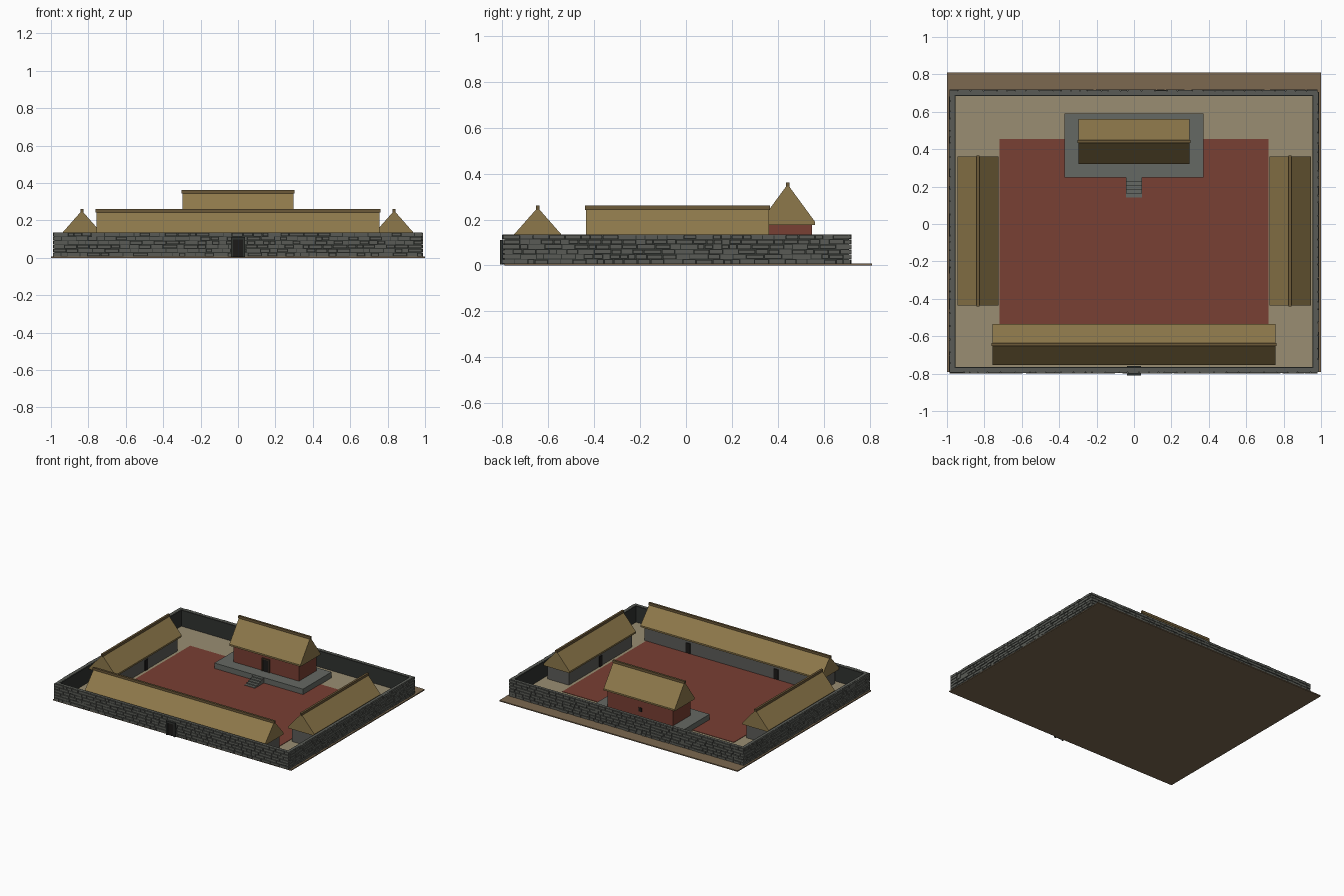
import bpy, bmesh, random
from mathutils import Matrix, Vector

if "Cube" in bpy.data.objects:
    bpy.data.objects.remove(bpy.data.objects["Cube"])

random.seed(4)


def material(name, r, g, b):
    m = bpy.data.materials.new(name)
    m.diffuse_color = (r, g, b, 1)
    m.use_nodes = True
    m.node_tree.nodes["Principled BSDF"].inputs["Base Color"].default_value = m.diffuse_color
    return m


EARTH = material("earth", .20, .14, .08)
SAND = material("sand", .32, .27, .17)
RED = material("red_clay", .19, .05, .033)
THATCH = material("thatch", .27, .19, .07)
RIDGE = material("ridge_thatch", .15, .10, .04)
STONE = material("stone", .10, .105, .092)
MORTAR = material("mortar", .03, .033, .03)
PAVING = material("paving", .13, .14, .125)
PLASTER = material("grey_plaster", .11, .11, .10)
DARK = material("dark_opening", .012, .011, .010)
WOOD = material("dark_wood", .06, .035, .02)


def add_box(bm, x0, x1, y0, y1, z0, z1):
    mat = Matrix.Translation(((x0 + x1) / 2, (y0 + y1) / 2, (z0 + z1) / 2)) \
        @ Matrix.Diagonal((x1 - x0, y1 - y0, z1 - z0, 1))
    bmesh.ops.create_cube(bm, size=1, matrix=mat)


def finish(bm, name, mat):
    bmesh.ops.recalc_face_normals(bm, faces=bm.faces)
    me = bpy.data.meshes.new(name)
    bm.to_mesh(me)
    bm.free()
    me.materials.append(mat)
    ob = bpy.data.objects.new(name, me)
    bpy.context.collection.objects.link(ob)
    return ob


def boxes(name, mat, *dims):
    bm = bmesh.new()
    for d in dims:
        add_box(bm, *d)
    return finish(bm, name, mat)


def gable_roof(name, cx, cy, half_len, half_w, eave, peak, along_x):
    """Solid gable prism with a thin eave edge, plus a ridge cap."""
    profile = [(-half_w, eave), (half_w, eave), (half_w, eave + .012),
               (0, peak), (-half_w, eave + .012)]

    def place(u, v, z):
        return Vector((cx + u, cy + v, z)) if along_x else Vector((cx + v, cy + u, z))
    bm = bmesh.new()
    f = bm.faces.new([bm.verts.new(place(-half_len, v, z)) for v, z in profile])
    ext = bmesh.ops.extrude_face_region(bm, geom=[f], use_keep_orig=True)
    bmesh.ops.translate(bm, vec=place(2 * half_len, 0, 0) - place(0, 0, 0),
                        verts=[g for g in ext["geom"] if isinstance(g, bmesh.types.BMVert)])
    finish(bm, name, THATCH)
    a, b = half_len + .005, .008
    hx, hy = (a, b) if along_x else (b, a)
    boxes(name + "_ridge", RIDGE, (cx - hx, cx + hx, cy - hy, cy + hy, peak - .01, peak + .008))


# Ground, inner floor and red courtyard
boxes("ground", EARTH, (-1, 1, -.79, .81, 0, .008))
boxes("inner_floor", SAND, (-.97, .97, -.78, .70, .004, .011))
boxes("courtyard", RED, (-.72, .72, -.55, .455, .008, .014))

# Enclosure wall core
WX, WF, WB, T, H = .98, -.79, .71, .025, .135
boxes("wall_core", MORTAR,
      (-WX, WX, WF, WF + T, .004, H - .002), (-WX, WX, WB - T, WB, .004, H - .002),
      (-WX, -WX + T, WF, WB, .004, H - .002), (WX - T, WX, WF, WB, .004, H - .002))
boxes("wall_top", STONE,
      (-WX, WX, WF, WF + T - .005, H - .004, H), (-WX, WX, WB - T + .005, WB, H - .004, H),
      (-WX, -WX + T - .005, WF, WB, H - .004, H), (WX - T + .005, WX, WF, WB, H - .004, H))

# Rough stone courses on the four outer faces
bm = bmesh.new()
ROWS = 6
ch = (H - .006) / ROWS
for side in range(4):
    start, end = (-WX - .006, WX + .006) if side < 2 else (WF, WB)
    for row in range(ROWS):
        p = start
        while p < end - .002:
            q = min(p + random.uniform(.03, .08), end)
            if end - q < .02:
                q = end
            out = random.uniform(.005, .010)
            z0 = .007 + row * ch + random.uniform(0, .002)
            z1 = .007 + (row + 1) * ch - random.uniform(.002, .004)
            if side == 0:
                add_box(bm, p, q - .004, WF - out, WF + .004, z0, z1)
            elif side == 1:
                add_box(bm, p, q - .004, WB - .004, WB + out, z0, z1)
            elif side == 2:
                add_box(bm, -WX - out, -WX + .004, p, q - .004, z0, z1)
            else:
                add_box(bm, WX - .004, WX + out, p, q - .004, z0, z1)
            p = q
finish(bm, "wall_stones", STONE)

# Gate in the front wall
boxes("gate_frame", MORTAR, (-.038, -.026, -.81, -.76, .004, .108),
      (.026, .038, -.81, -.76, .004, .108), (-.038, .038, -.81, -.76, .098, .11))
boxes("gate_door", DARK, (-.027, .027, -.803, -.762, .004, .10))

# Side halls, mirrored left and right
for s, side in ((-1, "left"), (1, "right")):
    cx = s * .835
    boxes(side + "_hall_walls", PLASTER, (cx - .09, cx + .09, -.415, .34, .008, .125))
    gable_roof(side + "_hall_roof", cx, -.0375, .3975, .11, .115, .252, False)
    inner = cx - s * .09
    boxes(side + "_hall_door", DARK, (inner - .005, inner + .005, -.058, -.02, .01, .09))

# Long front hall with two courtyard doors
boxes("front_hall_walls", PLASTER, (-.735, .735, -.735, -.555, .008, .125))
gable_roof("front_hall_roof", 0, -.645, .757, .11, .115, .252, True)
boxes("front_hall_doors", DARK, *[(x - .019, x + .019, -.56, -.55, .01, .09) for x in (-.37, .37)])

# Platform with steps
PZ = .055
boxes("platform", PAVING, (-.372, .372, .248, .59, .008, PZ))
boxes("steps", PAVING, *[(-.043, .043, .142 + i * .0215, .25, .008, .018 + i * .0085)
                         for i in range(5)])

# Main hall
boxes("main_hall_walls", RED, (-.275, .275, .338, .548, PZ - .005, .185))
gable_roof("main_hall_roof", 0, .442, .298, .12, .177, .353, True)
boxes("main_hall_door", DARK, (-.024, .024, .333, .345, PZ, .145))
boxes("main_hall_door_frame", WOOD, (-.032, -.024, .329, .345, PZ, .145),
      (.024, .032, .329, .345, PZ, .145), (-.032, .032, .329, .345, .145, .153))
boxes("main_hall_back_window", DARK, (-.013, .013, .54, .552, .09, .12))
